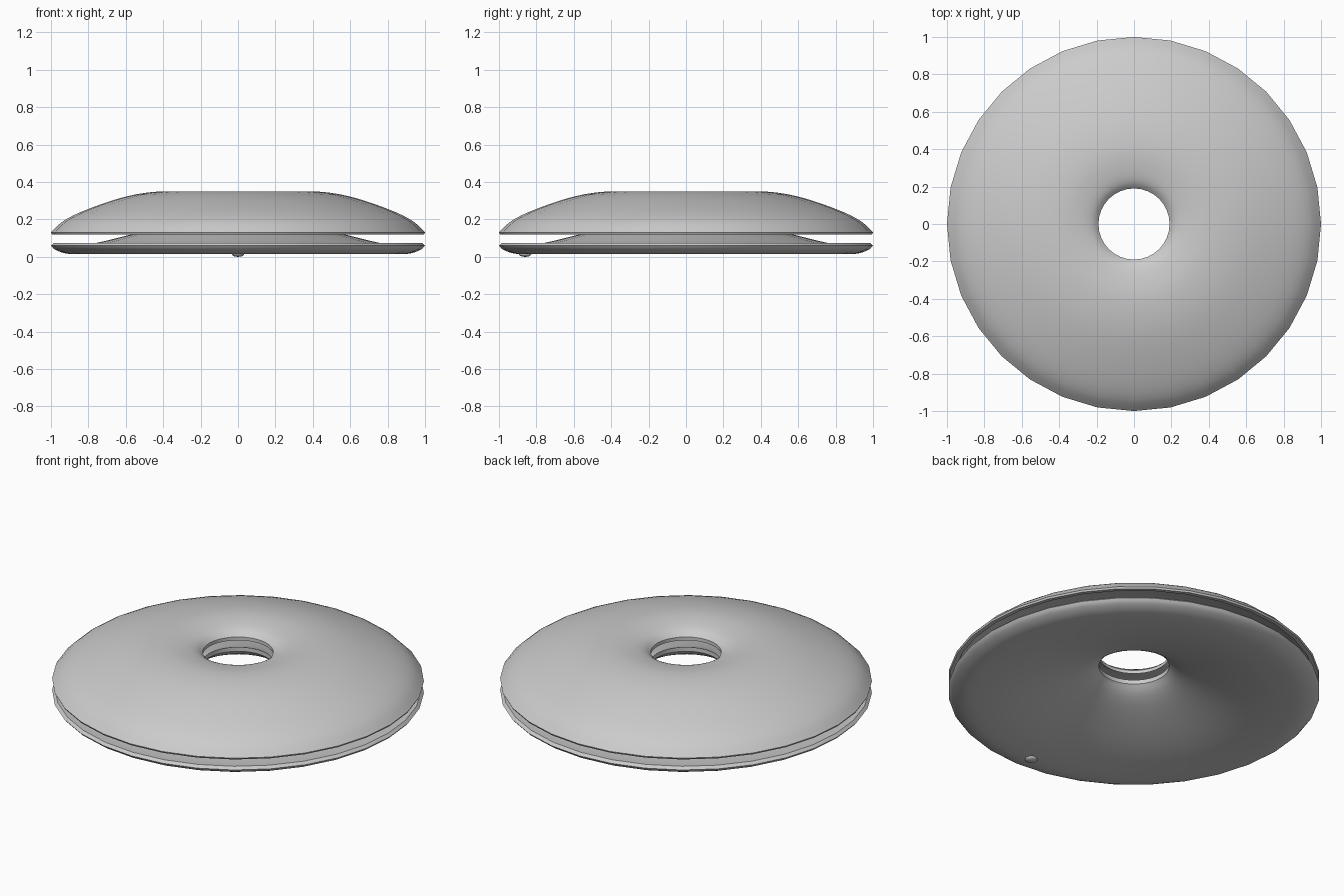
import bpy, bmesh
from math import tau, radians
from mathutils import Vector

if "Cube" in bpy.data.objects:
    bpy.data.objects.remove(bpy.data.objects["Cube"])

SIDES = 32


def smooth(points, steps=3):
    """Catmull-Rom refinement of an open (radius, height) profile."""
    pts = [Vector(p) for p in points]
    ext = [2 * pts[0] - pts[1]] + pts + [2 * pts[-1] - pts[-2]]
    out = []
    for i in range(1, len(ext) - 2):
        a, b, c, d = ext[i - 1:i + 3]
        for k in range(steps):
            t = k / steps
            out.append(0.5 * (2 * b + (c - a) * t + (2 * a - 5 * b + 4 * c - d) * t * t
                              + (3 * b - a - 3 * c + d) * t ** 3))
    return out + [pts[-1]]


def lathe(name, profile):
    """Revolve a closed profile around the z axis."""
    bm = bmesh.new()
    verts = [bm.verts.new((r, 0, z)) for r, z in profile]
    edges = [bm.edges.new((verts[i - 1], verts[i])) for i in range(len(verts))]
    bmesh.ops.spin(bm, geom=verts + edges, axis=(0, 0, 1), cent=(0, 0, 0),
                   angle=tau, steps=SIDES, use_duplicate=False)
    bmesh.ops.remove_doubles(bm, verts=bm.verts, dist=1e-5)
    bmesh.ops.recalc_face_normals(bm, faces=bm.faces)
    mesh = bpy.data.meshes.new(name)
    bm.to_mesh(mesh)
    bm.free()
    ob = bpy.data.objects.new(name, mesh)
    bpy.context.collection.objects.link(ob)
    shade(ob)


def shade(ob):
    bpy.ops.object.select_all(action='DESELECT')
    bpy.context.view_layer.objects.active = ob
    ob.select_set(True)
    bpy.ops.object.shade_smooth_by_angle(angle=radians(40))


# Upper domed shell: outside from rim to hole, then back along the inside
dome_out = smooth([(1, .13), (.94, .187), (.84, .24), (.68, .299), (.54, .335),
                   (.4, .35), (.29, .34), (.225, .322), (.19, .295)])
dome_in = smooth([(.19, .275), (.23, .3), (.3, .318), (.4, .328), (.54, .312),
                  (.68, .276), (.84, .217), (.94, .162), (.97, .122)])
lathe("upper_shell", dome_out + dome_in + [Vector((.995, .12))])

# Lower dished plate: upper face from rim to hole, then back along the underside
plate_top = smooth([(.985, .075), (.93, .069), (.85, .066), (.75, .076), (.57, .12),
                    (.4, .163), (.27, .203), (.19, .235)])
plate_bottom = smooth([(.19, .21), (.23, .177), (.3, .142), (.42, .1), (.57, .058),
                       (.72, .028), (.86, .015), (.93, .02), (.98, .04), (1, .06)])
lathe("lower_plate", plate_top + plate_bottom)

# Small button under the front edge
bpy.ops.mesh.primitive_uv_sphere_add(segments=16, ring_count=10, radius=1,
                                     location=(0, -.86, .014))
button = bpy.context.object
button.name = "underside_button"
button.scale = (.033, .033, .014)
shade(button)
